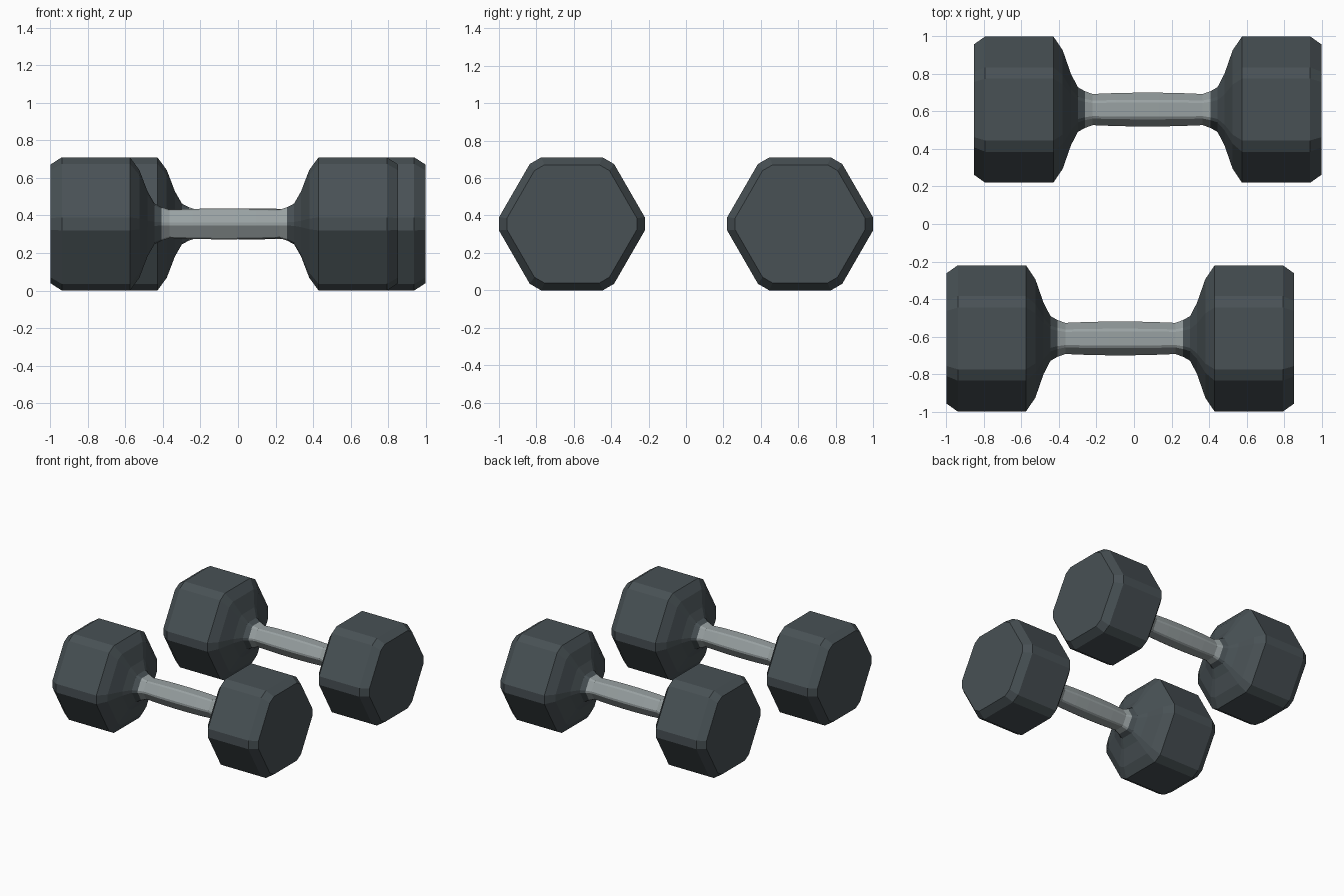
import bpy, bmesh, math

if "Cube" in bpy.data.objects:
    bpy.data.objects.remove(bpy.data.objects["Cube"])


def material(name, color):
    m = bpy.data.materials.new(name)
    m.diffuse_color = color
    m.use_nodes = True
    m.node_tree.nodes["Principled BSDF"].inputs["Base Color"].default_value = m.diffuse_color
    return m


rubber = material("dark_rubber", (0.065, 0.082, 0.09, 1))
steel = material("grey_steel", (0.32, 0.36, 0.365, 1))

# Hexagon with chamfered corners, scaled so its half width is 1
HALF = 0.39


def section(half_width):
    s = half_width / HALF
    pts = []
    for k in range(6):
        a = math.radians(60 * k)
        for z in (-0.035, 0.035):
            y = HALF
            pts.append((s * (y * math.cos(a) - z * math.sin(a)),
                        s * (y * math.sin(a) + z * math.cos(a))))
    return pts


def loft(name, stations, location, mat, cap_start=False):
    """Skin chamfered hexagons along x; stations are (x, half width)."""
    bm = bmesh.new()
    rings = [[bm.verts.new((x, y, z)) for y, z in section(w)] for x, w in stations]
    for a, b in zip(rings, rings[1:]):
        for i in range(12):
            j = (i + 1) % 12
            bm.faces.new((a[i], a[j], b[j], b[i]))
    if cap_start:
        bm.faces.new(rings[0])
    bmesh.ops.recalc_face_normals(bm, faces=bm.faces)
    me = bpy.data.meshes.new(name)
    bm.to_mesh(me)
    bm.free()
    me.materials.append(mat)
    ob = bpy.data.objects.new(name, me)
    ob.location = location
    bpy.context.collection.objects.link(ob)
    return ob


# Head: outer face, bevel, straight block, then curved neck
head = [(-0.927, 0.347), (-0.866, 0.39), (-0.503, 0.39), (-0.453, 0.316),
        (-0.409, 0.19), (-0.372, 0.119), (-0.335, 0.098)]
# Grip: swells slightly in the middle
half_grip = [(-0.335, 0.098), (-0.293, 0.083), (-0.17, 0.088), (-0.06, 0.09)]
grip = half_grip + [(-x, w) for x, w in reversed(half_grip)]

for label, cx, cy in (("front", -0.073, -0.61), ("back", 0.073, 0.61)):
    loc = (cx, cy, 0.355)
    heads = loft(label + "_weight_heads", head, loc, rubber, cap_start=True)
    mirror = heads.modifiers.new("mirror", 'MIRROR')
    mirror.use_axis = (True, False, False)
    mirror.use_mirror_merge = False
    loft(label + "_handle", grip, loc, steel)
